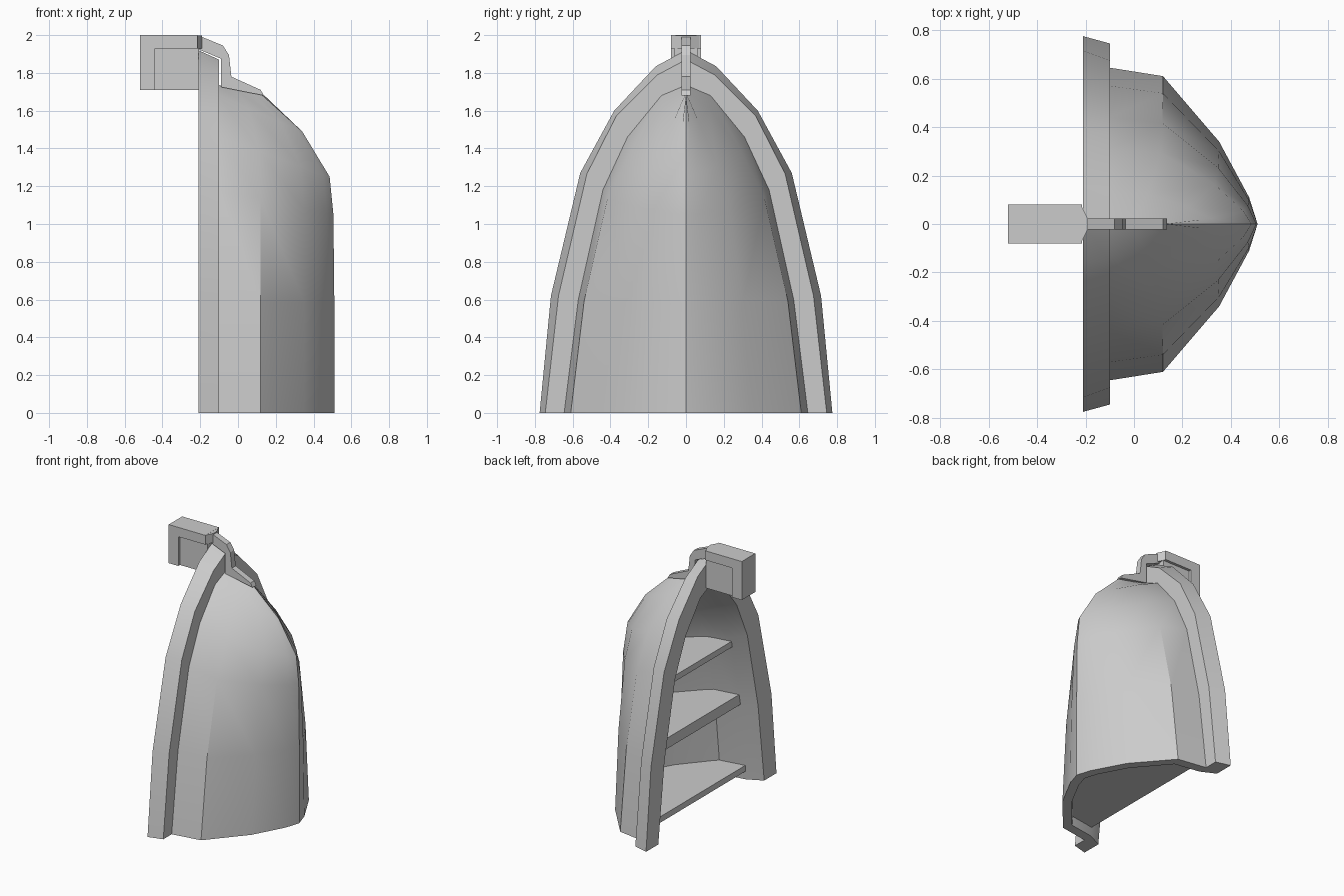
import bpy
import bmesh
from math import radians

cube = bpy.data.objects.get("Cube")
if cube:
    bpy.data.objects.remove(cube)

grey = bpy.data.materials.new("light grey")
grey.use_nodes = True
grey.diffuse_color = (0.6, 0.6, 0.6, 1)
grey.node_tree.nodes["Principled BSDF"].inputs["Base Color"].default_value = (0.6, 0.6, 0.6, 1)


def finish(bm, name):
    bmesh.ops.recalc_face_normals(bm, faces=bm.faces)
    mesh = bpy.data.meshes.new(name)
    bm.to_mesh(mesh)
    bm.free()
    mesh.materials.append(grey)
    obj = bpy.data.objects.new(name, mesh)
    bpy.context.collection.objects.link(obj)
    return obj


def prism(name, points, offset):
    """Extrude a flat outline along the offset vector."""
    bm = bmesh.new()
    face = bm.faces.new([bm.verts.new(p) for p in points])
    new = bmesh.ops.extrude_face_region(bm, geom=[face])["geom"]
    bmesh.ops.translate(bm, vec=offset, verts=[v for v in new if isinstance(v, bmesh.types.BMVert)])
    return finish(bm, name)


def side_plate(name, outline, half):
    return prism(name, [(x, -half, z) for x, z in outline], (0, 2 * half, 0))


# Hull section: fraction of depth, fraction of half width
SECTION = [(0, 1), (0.36, 0.946), (0.74, 0.527), (0.943, 0.17), (1, 0)]
BACK, STEP = -0.21, -0.10

# Stations from base to tip, as (half width, height), then keel as (x, height)
rim_back = [(0.775, 0), (0.715, 0.62), (0.56, 1.27), (0.38, 1.6), (0.16, 1.835), (0, 1.92)]
rim_step = [(0.745, 0), (0.675, 0.62), (0.525, 1.265), (0.37, 1.57), (0.15, 1.79), (0, 1.87)]
hull_edge = [(0.645, 0), (0.57, 0.6), (0.44, 1.18), (0.31, 1.46), (0.13, 1.68), (0, 1.735)]
keel = [(0.51, 0), (0.51, 0.58), (0.505, 1.05), (0.485, 1.25), (0.34, 1.49), (0.14, 1.68)]


def section(edge, tip):
    (w, z), (x, tz) = edge, tip
    return [(STEP + (x - STEP) * t, w * k, z + (tz - z) * t) for t, k in SECTION]


# Half hull with rim, lofted through the stations and mirrored
bm = bmesh.new()
rows = []
for back, step, edge, tip in zip(rim_back, rim_step, hull_edge, keel):
    inner_edge = (edge[0] * 0.89, edge[1] * 0.962)
    inner_tip = (tip[0] - 0.07, tip[1] * 0.962)
    path = section(edge, tip)[::-1]
    path += [(STEP, *step), (BACK, *back), (BACK, edge[0] * 0.975, edge[1] * 0.99)]
    path += section(inner_edge, inner_tip)
    rows.append([bm.verts.new(p) for p in path])
for low, high in zip(rows, rows[1:]):
    for i in range(len(low) - 1):
        bm.faces.new((low[i], low[i + 1], high[i + 1], high[i]))
bm.faces.new(rows[0])
hull = finish(bm, "hull")
mirror = hull.modifiers.new("mirror", "MIRROR")
mirror.use_axis = (False, True, False)
mirror.merge_threshold = 0.0005
bpy.context.view_layer.objects.active = hull
hull.select_set(True)
bpy.ops.object.modifier_apply(modifier="mirror")
bpy.ops.object.shade_smooth_by_angle(angle=radians(30))
hull.select_set(False)

# Shelves fitted inside the hull: bottom, thickness, half width, tip
for name, z, thick, width, tip in (("lower_shelf", 0.065, 0.045, 0.58, 0.46),
                                   ("middle_shelf", 0.59, 0.08, 0.515, 0.45),
                                   ("upper_shelf", 1.06, 0.045, 0.41, 0.4)):
    half = section((width, z), (tip, z))
    outline = half + [(x, -y, h) for x, y, h in half[-2::-1]]
    prism(name, outline, (0, 0, thick))

# Hook: thick angle with a thinner web inside it
side_plate("hook_angle", [(-0.52, 1.71), (-0.44, 1.71), (-0.44, 1.93), (-0.215, 1.93),
                          (-0.215, 2), (-0.52, 2)], 0.08)
side_plate("hook_web", [(-0.45, 1.71), (-0.21, 1.71), (-0.21, 1.94), (-0.45, 1.94)], 0.06)

# Neck tapering from the hook to the strap
prism("hook_neck", [(-0.22, -0.08, 1.93), (-0.19, -0.022, 1.93), (-0.19, 0.022, 1.93),
                    (-0.22, 0.08, 1.93)], (0, 0, 0.069))

# Strap curving over the rim onto the hull tip
side_plate("strap", [(-0.21, 1.998), (-0.19, 1.99), (-0.08, 1.945), (-0.048, 1.895), (-0.035, 1.78),
                     (0.12, 1.71), (0.137, 1.68), (-0.09, 1.725), (-0.09, 1.875), (-0.21, 1.925)], 0.023)
